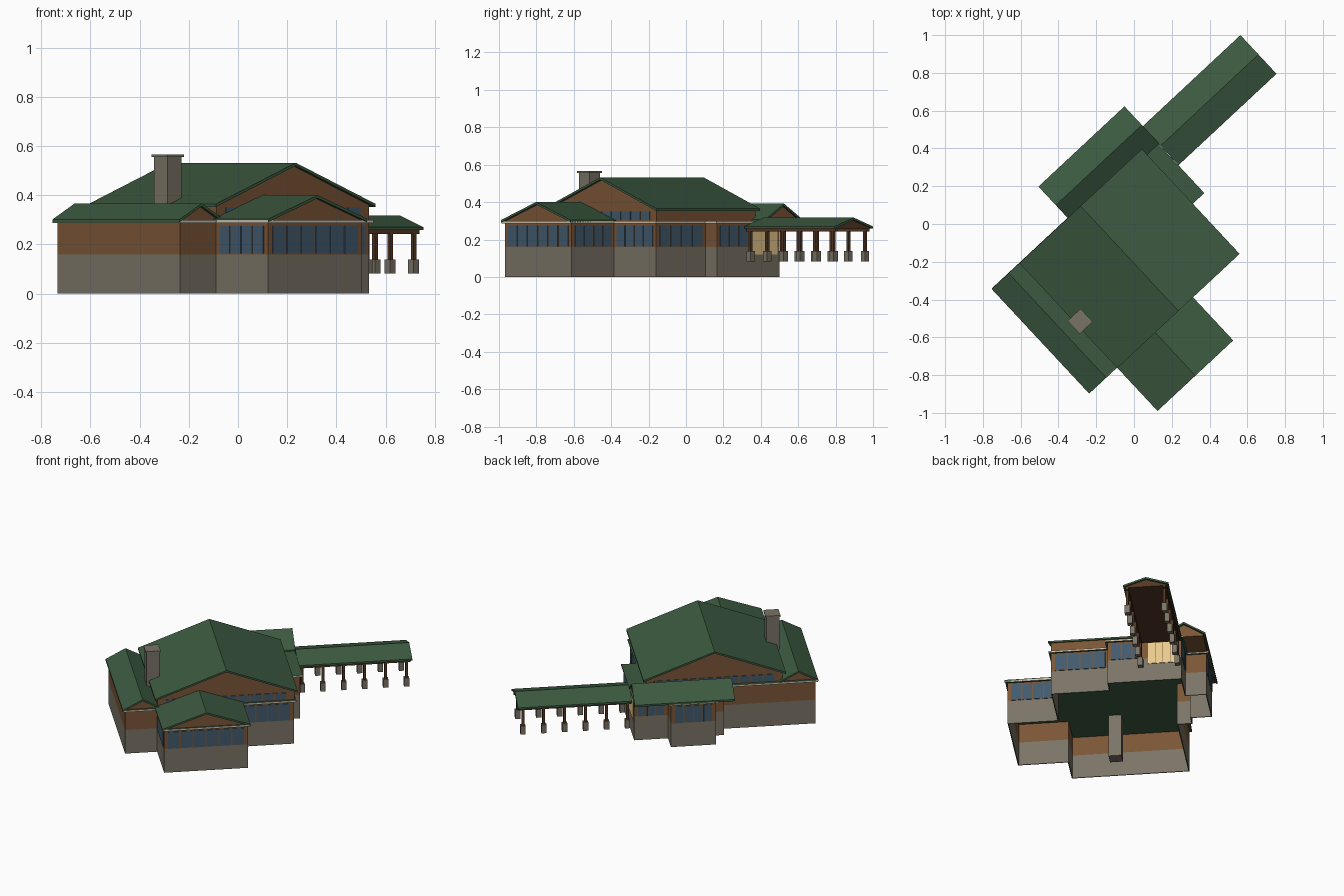
import bpy, bmesh, math
from mathutils import Vector, Matrix

if "Cube" in bpy.data.objects:
    bpy.data.objects.remove(bpy.data.objects["Cube"])

# The plan is drawn square, then every part is turned to the site angle
TURN = Matrix.Rotation(math.radians(43), 4, "Z")


def material(name, rgb):
    lin = [(c / 255 / 12.92) if c < 11 else ((c / 255 + 0.055) / 1.055) ** 2.4 for c in rgb]
    m = bpy.data.materials.new(name)
    m.use_nodes = True
    m.diffuse_color = (*lin, 1)
    bsdf = m.node_tree.nodes["Principled BSDF"]
    bsdf.inputs["Base Color"].default_value = (*lin, 1)
    bsdf.inputs["Roughness"].default_value = 0.9
    return m


GREEN = material("green roof", (60, 90, 64))
STONE = material("grey stone", (122, 116, 102))
BROWN = material("brown timber", (122, 85, 54))
DARK = material("dark timber", (84, 56, 36))
TRIM = material("cream trim", (206, 196, 174))
GLASS = material("blue glass", (66, 90, 108))
GLOW = material("pale yellow door", (234, 204, 142))


def finish(name, bm, *mats):
    bmesh.ops.recalc_face_normals(bm, faces=bm.faces)
    mesh = bpy.data.meshes.new(name)
    bm.to_mesh(mesh)
    bm.free()
    for m in mats:
        mesh.materials.append(m)
    ob = bpy.data.objects.new(name, mesh)
    bpy.context.collection.objects.link(ob)
    ob.matrix_world = TURN
    return ob


def add_prism(bm, points, shift):
    """Extrude a closed outline of 3D points along a vector."""
    face = bm.faces.new([bm.verts.new(p) for p in points])
    grown = bmesh.ops.extrude_face_region(bm, geom=[face], use_keep_orig=True)
    verts = [g for g in grown["geom"] if isinstance(g, bmesh.types.BMVert)]
    bmesh.ops.translate(bm, verts=verts, vec=shift)


def add_box(bm, x, y, z0, z1, sx, sy):
    mat = Matrix.Translation((x, y, (z0 + z1) / 2)) @ Matrix.Diagonal((sx, sy, z1 - z0, 1))
    bmesh.ops.create_cube(bm, size=1, matrix=mat)


def section(name, along, start, end, profile, mat):
    """Run a cross-section of (across, height) points along the x or y axis."""
    bm = bmesh.new()
    if along == "x":
        pts, shift = [(start, a, h) for a, h in profile], (end - start, 0, 0)
    else:
        pts, shift = [(a, start, h) for a, h in profile], (0, end - start, 0)
    add_prism(bm, pts, shift)
    return finish(name, bm, mat)


def gable_roof(name, along, mid, half, start, end, eave, ridge, inset, foot, fill=BROWN):
    """Folded roof sheet with a recessed gable body below it."""
    t = 0.012
    sheet = [(mid - half, eave), (mid, ridge), (mid + half, eave),
             (mid + half, eave - t), (mid, ridge - t), (mid - half, eave - t)]
    section(name + "_roof", along, start, end, sheet, GREEN)
    w = half - inset
    top = eave - t + (ridge - eave) * inset / half
    body = [(mid - w, foot), (mid + w, foot), (mid + w, top), (mid, ridge - t), (mid - w, top)]
    section(name + "_gable", along, start + inset, end - inset, body, fill)


# Outer walls: one outline, stone below and timber above
PLAN = [(-.77, -.48), (-.57, -.48), (-.57, -.79), (-.05, -.79), (-.05, -.48), (.28, -.48),
        (.28, -.12), (.37, -.12), (.37, .34), (.16, .34), (.16, .47), (-.12, .47),
        (-.12, .34), (-.19, .34), (-.19, .25), (-.77, .25)]


def wall_ring(name, z0, z1, mat):
    bm = bmesh.new()
    low = [bm.verts.new((x, y, z0)) for x, y in PLAN]
    high = [bm.verts.new((x, y, z1)) for x, y in PLAN]
    for i in range(len(PLAN)):
        j = (i + 1) % len(PLAN)
        bm.faces.new((low[i], low[j], high[j], high[i]))
    ob = finish(name, bm, mat)
    thick = ob.modifiers.new("thickness", "SOLIDIFY")
    thick.thickness = 0.008
    thick.offset = -1


wall_ring("stone_base_wall", 0, 0.16, STONE)
wall_ring("timber_wall", 0.16, 0.29, BROWN)


# Flat roof slab, green with a cream edge
def grow(points, d):
    out = []
    for i, p in enumerate(points):
        a, b, c = Vector(points[i - 1]), Vector(p), Vector(points[(i + 1) % len(points)])
        e, f = (b - a).normalized(), (c - b).normalized()
        out.append(b + d * (Vector((e.y, -e.x)) + Vector((f.y, -f.x))))
    return out


bm = bmesh.new()
add_prism(bm, [(p.x, p.y, 0.287) for p in grow(PLAN, 0.014)], (0, 0, 0.012))
bm.normal_update()
for f in bm.faces:
    f.material_index = 0 if abs(f.normal.z) > 0.5 else 1
finish("flat_roof", bm, GREEN, TRIM)

# Pitched roofs
gable_roof("main", "y", -.142, .443, -.497, .262, .365, .532, .018, .295)
gable_roof("side_wing", "y", -.663, .123, -.495, .262, .302, .367, .015, .295)
gable_roof("front_wing", "y", -.31, .274, -.809, -.47, .304, .4, .016, .295)
gable_roof("back_wing", "x", .355, .135, -.235, .388, .308, .392, .016, .295)
gable_roof("walkway", "x", .207, .14, .385, 1.094, .27, .317, .012, .256, DARK)


# Window strips: thin panes set along a wall, outside on the right of the run
def panes(name, start, end, count, z0, z1, mat=GLASS, gap=0.008, margin=0.02):
    a, b = Vector(start), Vector(end)
    d = (b - a).normalized()
    out = Vector((d.y, -d.x)) * 0.004
    a, b = a + d * margin, b - d * margin
    step = (b - a) / count
    bm = bmesh.new()
    for i in range(count):
        p = a + step * i + d * gap / 2
        q = a + step * (i + 1) - d * gap / 2
        add_prism(bm, [(p.x, p.y, z0), (q.x, q.y, z0), (q.x, q.y, z1), (p.x, p.y, z1)],
                  (out.x, out.y, 0))
    finish(name, bm, mat)


LOW, HIGH = 0.163, 0.275
panes("front_wing_side_windows", (-.57, -.48), (-.57, -.79), 4, LOW, HIGH)
panes("front_wing_windows", (-.57, -.79), (-.05, -.79), 6, LOW, HIGH)
panes("front_wing_inner_windows", (-.05, -.79), (-.05, -.48), 4, LOW, HIGH)
panes("main_front_windows", (-.05, -.48), (.28, -.48), 4, LOW, HIGH)
panes("main_side_windows", (.28, -.48), (.28, -.12), 4, LOW, HIGH)
panes("entry_windows", (.37, -.12), (.37, .12), 3, LOW, HIGH)
panes("entry_doors", (.37, .11), (.37, .34), 4, .12, .265, GLOW, .003)
panes("back_wing_windows", (.37, .34), (.16, .34), 3, LOW, HIGH)
panes("back_bay_windows", (.16, .47), (-.12, .47), 4, LOW, HIGH)
panes("front_clerestory", (-.54, -.479), (.256, -.479), 10, .305, .35)
panes("back_clerestory", (.256, .244), (-.54, .244), 10, .305, .35)

# Chimney with cap
bm = bmesh.new()
add_box(bm, -.56, -.182, 0, .556, .08, .08)
add_box(bm, -.56, -.182, .556, .566, .094, .094)
finish("chimney", bm, STONE)

# Covered walkway: posts on stone piers, and beams
posts, piers, beams = bmesh.new(), bmesh.new(), bmesh.new()
for y in (.09, .32):
    for i in range(6):
        x = .41 + .13 * i
        add_box(piers, x, y, .082, .138, .032, .032)
        add_box(posts, x, y, .138, .25, .016, .016)
    add_box(beams, .735, y, .243, .258, .7, .016)
finish("walkway_piers", piers, STONE)
finish("walkway_posts", posts, DARK)
finish("walkway_beams", beams, DARK)
